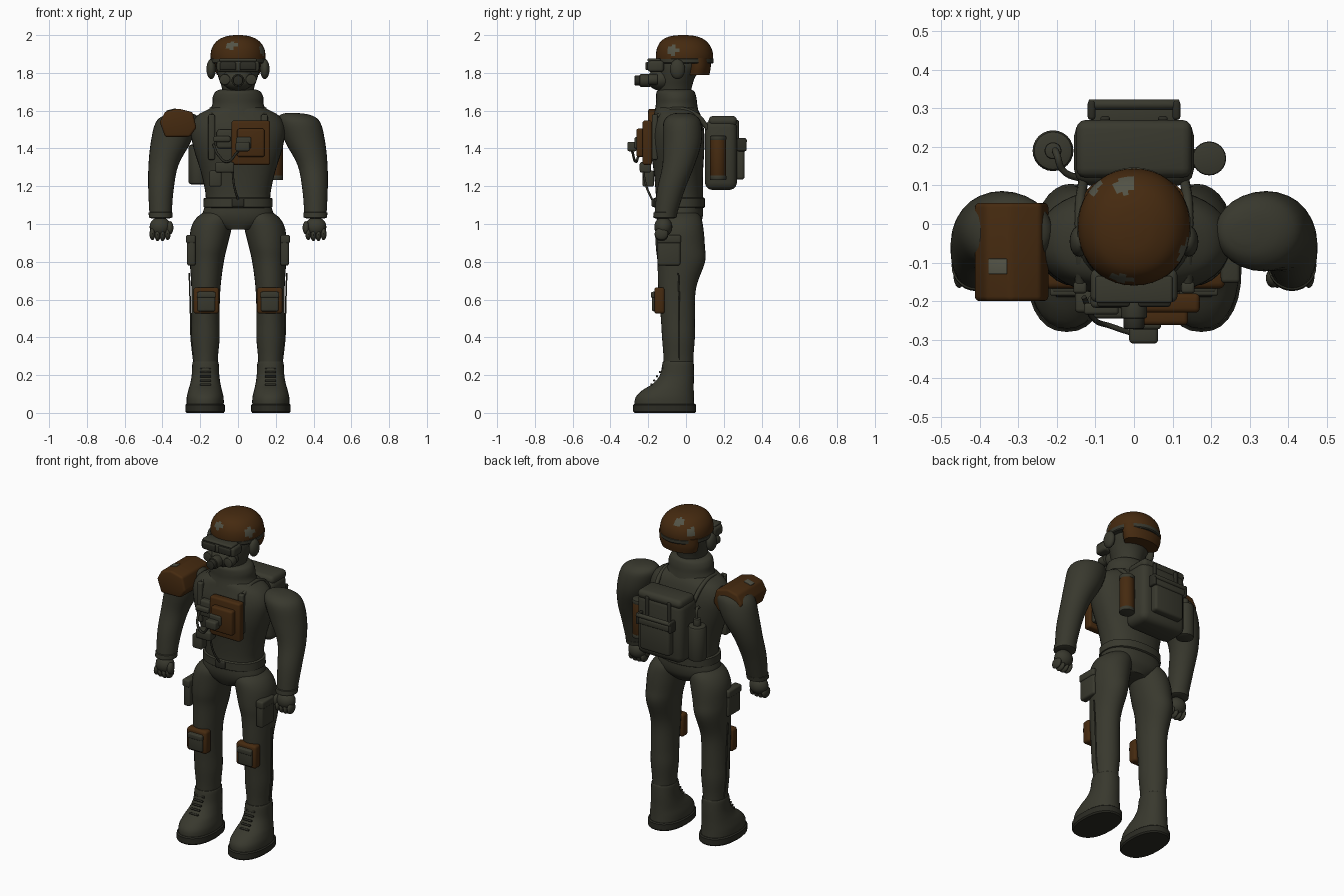
import bpy, bmesh, math
from mathutils import Vector, Matrix

if "Cube" in bpy.data.objects:
    bpy.data.objects.remove(bpy.data.objects["Cube"])


def material(name, r, g, b):
    m = bpy.data.materials.new(name)
    m.use_nodes = True
    m.diffuse_color = (r, g, b, 1)
    m.node_tree.nodes["Principled BSDF"].inputs["Base Color"].default_value = (r, g, b, 1)
    return m


OLIVE = material("olive cloth", .04, .04, .027)
RUST = material("rusty brown", .06, .023, .005)
DARK = material("dark rubber", .024, .024, .017)
GREY = material("worn grey", .085, .085, .06)
made = []


def finish(name, bm, mat):
    bmesh.ops.recalc_face_normals(bm, faces=bm.faces[:])
    mesh = bpy.data.meshes.new(name)
    bm.to_mesh(mesh)
    bm.free()
    mesh.materials.append(mat)
    ob = bpy.data.objects.new(name, mesh)
    bpy.context.collection.objects.link(ob)
    made.append(ob)
    return ob


def blend(a, b, c, d, t):
    """Smooth curve through b and c."""
    return b + .5 * t * (c - a + t * (2 * a - 5 * b + 4 * c - d + t * (3 * (b - c) + d - a)))


def loft(name, rings, mat, side=1, n=28, power=2, steps=4):
    """Closed skin through rings of (z, rx, ry, cx, cy)."""
    rows = []
    for i in range(len(rings) - 1):
        four = [rings[max(0, min(len(rings) - 1, i + k))] for k in (-1, 0, 1, 2)]
        rows += [[blend(*v, k / steps) for v in zip(*four)] for k in range(steps)]
    rows.append(rings[-1])
    bm = bmesh.new()
    loops = []
    for z, rx, ry, cx, cy in rows:
        loop = []
        for k in range(n):
            c, s = math.cos(math.tau * k / n), math.sin(math.tau * k / n)
            x = math.copysign(abs(c) ** (2 / power), c)
            y = math.copysign(abs(s) ** (2 / power), s)
            loop.append(bm.verts.new((side * cx + rx * x, cy + ry * y, z)))
        loops.append(loop)
    for a, b in zip(loops, loops[1:]):
        for k in range(n):
            bm.faces.new((a[k], a[k - 1], b[k - 1], b[k]))
    bm.faces.new(loops[0])
    bm.faces.new(loops[-1])
    return finish(name, bm, mat)


def box(name, loc, size, mat=OLIVE, bevel=.008, tilt=0):
    bm = bmesh.new()
    bmesh.ops.create_cube(bm, size=1, matrix=Matrix.Diagonal((*size, 1)))
    bmesh.ops.bevel(bm, geom=bm.edges[:], offset=min(bevel, min(size) * .45),
                    segments=3, profile=.5, affect='EDGES')
    bm.transform(Matrix.Translation(loc) @ Matrix.Rotation(tilt, 4, 'Y'))
    return finish(name, bm, mat)


def rod(name, loc, radius, length, mat=OLIVE, axis='Z', bevel=.006):
    bm = bmesh.new()
    bmesh.ops.create_cone(bm, cap_ends=True, segments=24, radius1=radius, radius2=radius, depth=length)
    rims = [e for e in bm.edges if abs(e.verts[0].co.z - e.verts[1].co.z) < .001]
    bmesh.ops.bevel(bm, geom=rims, offset=bevel, segments=2, profile=.5, affect='EDGES')
    turn = {'Z': (0, 'X'), 'Y': (math.pi / 2, 'X'), 'X': (math.pi / 2, 'Y')}[axis]
    bm.transform(Matrix.Translation(loc) @ Matrix.Rotation(turn[0], 4, turn[1]))
    return finish(name, bm, mat)


def ball(name, loc, radii, mat=OLIVE):
    bm = bmesh.new()
    bmesh.ops.create_uvsphere(bm, u_segments=20, v_segments=12, radius=1)
    bm.transform(Matrix.Translation(loc) @ Matrix.Diagonal((*radii, 1)))
    return finish(name, bm, mat)


def tube(name, points, radius, mat=OLIVE):
    curve = bpy.data.curves.new(name, 'CURVE')
    curve.dimensions = '3D'
    curve.bevel_depth = radius
    curve.bevel_resolution = 2
    curve.use_fill_caps = True
    spline = curve.splines.new('BEZIER')
    spline.bezier_points.add(len(points) - 1)
    for p, co in zip(spline.bezier_points, points):
        p.co = co
        p.handle_left_type = p.handle_right_type = 'AUTO'
    curve.materials.append(mat)
    ob = bpy.data.objects.new(name, curve)
    bpy.context.collection.objects.link(ob)


# Torso, belt and collar
loft("jacket", [(.97, .08, .09, 0, -.04), (1.01, .17, .115, 0, -.035), (1.05, .188, .125, 0, -.035),
                (1.1, .175, .125, 0, -.035), (1.16, .172, .125, 0, -.035), (1.27, .195, .13, 0, -.04),
                (1.4, .235, .142, 0, -.045), (1.5, .25, .14, 0, -.045), (1.57, .22, .125, 0, -.045),
                (1.61, .15, .11, 0, -.05), (1.63, .1, .09, 0, -.05)], OLIVE, n=40, power=2.3)
loft("belt", [(1.085, .172, .128, 0, -.035), (1.09, .184, .135, 0, -.035),
              (1.135, .182, .135, 0, -.035), (1.14, .17, .128, 0, -.035)], OLIVE, n=40, power=2.3, steps=1)
box("belt_buckle", (0, -.172, 1.113), (.065, .02, .045), DARK)
loft("collar", [(1.58, .16, .12, 0, -.05), (1.63, .137, .11, 0, -.05), (1.67, .134, .107, 0, -.052),
                (1.7, .12, .1, 0, -.055), (1.712, .095, .08, 0, -.055)], OLIVE)

# Head and helmet
loft("head", [(1.66, .075, .08, 0, -.06), (1.72, .085, .09, 0, -.06), (1.78, .105, .1, 0, -.05),
              (1.84, .118, .125, 0, -.03), (1.9, .11, .12, 0, -.02)], OLIVE)
helmet = loft("helmet", [(1.858, .143, .15, 0, -.008), (1.9, .145, .151, 0, -.008), (1.94, .134, .14, 0, -.01),
                         (1.975, .104, .112, 0, -.013), (1.994, .06, .068, 0, -.015), (2, .02, .02, 0, -.015)],
              RUST, n=40, power=2.1)
loft("helmet_neck_guard", [(1.79, .112, .062, 0, .062), (1.83, .125, .065, 0, .066),
                           (1.88, .13, .065, 0, .066)], RUST)
loft("helmet_band", [(1.85, .142, .149, 0, -.008), (1.855, .147, .154, 0, -.008),
                     (1.874, .148, .155, 0, -.008), (1.877, .142, .149, 0, -.008)], OLIVE, n=40, steps=1)
# Worn spots on the helmet
helmet.data.materials.append(GREY)
spots = [Vector(p) for p in ((-.03, -.13, 1.94), (-.02, .1, 1.965), (.13, -.07, 1.92), (-.1, .09, 1.92))]
for f in helmet.data.polygons:
    if any((f.center - p).length < .028 for p in spots):
        f.material_index = 1

# Goggles and breathing mask
box("goggles", (0, -.16, 1.835), (.225, .085, .06), OLIVE, .015)
box("goggles_top_bar", (0, -.17, 1.868), (.2, .07, .016), OLIVE)
ball("mask", (0, -.13, 1.765), (.085, .075, .06))
rod("mask_snout", (0, -.215, 1.76), .034, .06, OLIVE, 'Y')
rod("mask_valve", (0, -.255, 1.76), .027, .035, DARK, 'Y')
for s in (-1, 1):
    box("goggle_lens", (s * .053, -.205, 1.836), (.085, .02, .042), DARK)
    rod("mask_filter", (s * .07, -.175, 1.765), .029, .05, OLIVE, 'Y')
    ball("ear_cup", (s * .142, -.045, 1.82), (.025, .04, .053))

for s in (-1, 1):
    # Arm and fist
    loft("arm", [(1.588, .03, .03, .285, -.02), (1.575, .085, .07, .305, -.02), (1.535, .112, .1, .325, -.02),
                 (1.43, .105, .102, .357, -.02), (1.31, .079, .085, .395, -.04), (1.18, .067, .073, .408, -.08),
                 (1.04, .058, .058, .41, -.11)], OLIVE, s)
    loft("cuff", [(1.03, .05, .05, .41, -.112), (1.035, .062, .062, .41, -.112), (1.06, .063, .063, .41, -.108),
                  (1.065, .055, .055, .41, -.108)], OLIVE, s, steps=1)
    ball("palm", (s * .412, -.12, .985), (.056, .048, .052))
    for k in range(4):
        ball("finger", (s * (.372 + k * .027), -.13, .94 + abs(k - 1.5) * .005), (.0155, .036, .033))
    ball("thumb", (s * .36, -.14, .98), (.018, .025, .035))

    # Trouser leg
    loft("leg", [(1.07, .07, .09, .1, -.035), (1.03, .1, .116, .122, -.035), (.97, .108, .126, .143, -.033),
                 (.88, .1, .13, .157, -.03), (.8, .09, .126, .165, -.025), (.66, .077, .1, .17, -.047),
                 (.5, .074, .09, .172, -.043), (.4, .075, .087, .172, -.04), (.31, .067, .08, .172, -.04),
                 (.25, .064, .078, .172, -.04)], OLIVE, s)
    box("thigh_pouch", (s * .247, -.09, .86), (.045, .12, .16), OLIVE, .012)
    box("thigh_pouch_flap", (s * .25, -.09, .92), (.05, .126, .045), OLIVE, .01)
    tube("leg_cord", [(s * .258, -.04, .74), (s * .252, -.035, .55), (s * .248, -.035, .4),
                      (s * .235, -.035, .28)], .004)

    # Knee pad
    box("knee_pad", (s * .168, -.14, .595), (.135, .055, .14), RUST, .015)
    box("knee_pocket", (s * .168, -.165, .59), (.095, .03, .105), OLIVE, .01)
    box("knee_pocket_flap", (s * .168, -.175, .625), (.1, .022, .03), OLIVE, .006)

    # Boot
    loft("boot", [(.03, .098, .158, .174, -.113), (.08, .098, .155, .174, -.113), (.12, .089, .136, .174, -.095),
                  (.155, .08, .108, .173, -.067), (.2, .073, .09, .172, -.048), (.26, .07, .083, .172, -.042),
                  (.272, .066, .08, .172, -.042)], OLIVE, s, power=2.2)
    loft("boot_sole", [(0, .098, .16, .174, -.113), (.008, .105, .167, .174, -.113),
                       (.042, .105, .167, .174, -.113), (.048, .098, .16, .174, -.113)], DARK, s, power=2.3, steps=1)
    for k in range(5):
        rod("boot_lace", (s * .172, -.183 + k * .015, .15 + k * .022), .006, .06, DARK, 'X', .002)

    # Harness and pack straps
    box("harness_strap", (s * .14, -.165, 1.46), (.035, .03, .24))
    tube("shoulder_strap", [(s * .14, -.15, 1.57), (s * .14, -.06, 1.607), (s * .14, .05, 1.58),
                            (s * .13, .12, 1.5)], .013)
    box("pack_strap", (s * .075, .272, 1.4), (.025, .016, .3), DARK)
    box("chest_pouch", (s * .06, -.195, 1.45), (.105, .045, .1), OLIVE, .012)

# Chest equipment
box("chest_panel", (.068, -.205, 1.43), (.205, .05, .235), RUST, .012)
box("chest_panel_pouch", (.068, -.24, 1.43), (.145, .045, .15), RUST, .012)
box("chest_panel_patch", (.03, -.258, 1.43), (.08, .03, .06), OLIVE)
box("radio", (.025, -.285, 1.41), (.075, .05, .05), OLIVE, .01)
box("small_flap", (-.085, -.22, 1.45), (.09, .03, .03), OLIVE)
box("ammo_pouch", (-.07, -.215, 1.3), (.1, .06, .055), OLIVE, .01)
box("tool_pouch", (-.12, -.2, 1.24), (.065, .06, .085), OLIVE, .01)
tube("radio_cord", [(0, -.285, 1.385), (-.06, -.265, 1.33), (-.1, -.25, 1.36), (-.13, -.19, 1.42)], .007, DARK)
tube("front_cord", [(-.03, -.23, 1.3), (-.02, -.21, 1.2), (0, -.18, 1.13)], .006, DARK)

# Shoulder guard on the right arm
bm = bmesh.new()
outline = [(-.415, 1.54), (-.385, 1.595), (-.32, 1.612), (-.24, 1.592), (-.22, 1.51), (-.255, 1.462), (-.385, 1.46)]
face = bm.faces.new([bm.verts.new((x, -.2, z)) for x, z in outline])
new = bmesh.ops.extrude_face_region(bm, geom=[face])["geom"]
bmesh.ops.translate(bm, verts=[v for v in new if isinstance(v, bmesh.types.BMVert)], vec=(0, .255, 0))
bmesh.ops.bevel(bm, geom=bm.edges[:], offset=.012, segments=3, profile=.5, affect='EDGES')
finish("shoulder_guard", bm, RUST)
box("shoulder_guard_scuff", (-.353, -.11, 1.603), (.05, .04, .008), GREY, .003, -.25)

# Backpack
box("backpack", (0, .185, 1.365), (.31, .17, .37), OLIVE, .04)
box("backpack_lid", (0, .195, 1.545), (.3, .15, .055), OLIVE, .025)
box("backpack_rear_pocket", (0, .275, 1.33), (.2, .07, .19), OLIVE, .015)
box("rear_pocket_flap", (0, .285, 1.41), (.215, .065, .04), OLIVE, .01)
rod("pack_bar", (0, .31, 1.44), .013, .235, OLIVE, 'X', .003)
for s in (-1, 1):
    box("pack_bar_bracket", (s * .11, .295, 1.42), (.02, .05, .07), DARK)

# Bottle with its hose, and canister
rod("bottle", (-.21, .19, 1.315), .053, .21, OLIVE, 'Z', .015)
rod("bottle_neck", (-.21, .19, 1.435), .022, .05)
tube("bottle_hose", [(-.205, .19, 1.45), (-.2, .18, 1.51), (-.185, .14, 1.5), (-.13, .115, 1.46)], .009)
rod("canister", (.195, .17, 1.35), .042, .2, RUST)
for z in (1.245, 1.455):
    rod("canister_cap", (.195, .17, z), .044, .025, OLIVE)
box("canister_bracket", (.16, .17, 1.36), (.03, .05, .06))

# Smooth shading with sharp edges kept
for ob in bpy.context.selected_objects:
    ob.select_set(False)
for ob in made:
    ob.select_set(True)
bpy.context.view_layer.objects.active = made[0]
bpy.ops.object.shade_smooth_by_angle(angle=math.radians(40))
